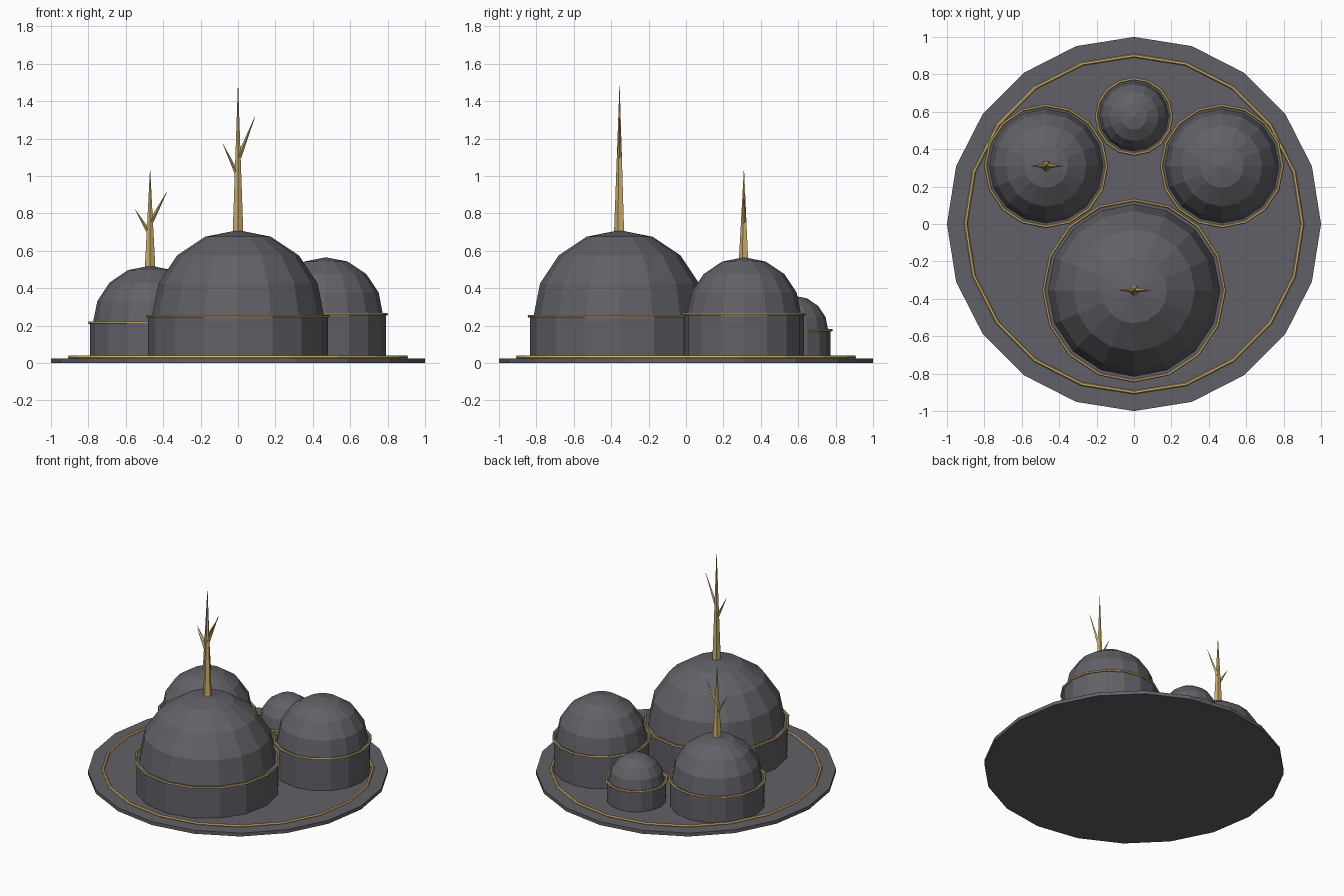
import bpy, bmesh, math
from mathutils import Vector, Matrix

if "Cube" in bpy.data.objects:
    bpy.data.objects.remove(bpy.data.objects["Cube"])


def material(name, rgb):
    m = bpy.data.materials.new(name)
    m.diffuse_color = (*rgb, 1)
    m.use_nodes = True
    m.node_tree.nodes["Principled BSDF"].inputs["Base Color"].default_value = m.diffuse_color
    return m


STONE = material("dark grey", (0.12, 0.118, 0.135))
GOLD = material("gold", (0.62, 0.44, 0.16))


def finish(name, bm, mat):
    bmesh.ops.recalc_face_normals(bm, faces=bm.faces)
    me = bpy.data.meshes.new(name)
    bm.to_mesh(me)
    bm.free()
    me.materials.append(mat)
    ob = bpy.data.objects.new(name, me)
    bpy.context.collection.objects.link(ob)
    return ob


def lathe(name, profile, sides, loc, mat, closed=False):
    """Spin a radius/height profile around z, flat shaded."""
    bm = bmesh.new()
    verts = [bm.verts.new((r, 0, z)) for r, z in profile]
    loop = verts + verts[:1] if closed else verts
    edges = [bm.edges.new(pair) for pair in zip(loop, loop[1:])]
    bmesh.ops.spin(bm, geom=verts + edges, cent=(0, 0, 0), axis=(0, 0, 1),
                   angle=2 * math.pi, steps=sides, use_merge=True)
    bmesh.ops.remove_doubles(bm, verts=bm.verts, dist=1e-5)
    bmesh.ops.translate(bm, verts=bm.verts, vec=loc)
    return finish(name, bm, mat)


def ring(name, radius, thick, sides, loc):
    section = [(radius + thick * math.cos(a), thick * math.sin(a))
               for a in (i * math.pi / 3 for i in range(6))]
    return lathe(name, section, sides, loc, GOLD, closed=True)


def spike(bm, start, end, radius, sides):
    """Add a tapering spike between two points."""
    start, end = Vector(start), Vector(end)
    d = end - start
    mat = (Matrix.Translation((start + end) / 2)
           @ d.to_track_quat('Z', 'Y').to_matrix().to_4x4())
    bmesh.ops.create_cone(bm, cap_ends=True, segments=sides, radius1=radius,
                          radius2=0.001, depth=d.length, matrix=mat)


# Ground plate with inlaid gold ring
lathe("base_plate", [(0, 0), (1, 0), (1, 0.025), (0, 0.025)], 20, (0, 0, 0), STONE)
ring("base_ring", 0.9, 0.01, 20, (0, 0, 0.03))

# Domed buildings: name, x, y, drum radius, dome radius, drum top
DOMES = [("main", 0, -0.355, 0.48, 0.46, 0.25),
         ("left", -0.47, 0.31, 0.32, 0.305, 0.215),
         ("right", 0.47, 0.31, 0.32, 0.305, 0.26),
         ("back", 0, 0.575, 0.198, 0.185, 0.175)]
for name, x, y, drum_r, dome_r, top in DOMES:
    lathe(name + "_drum", [(0, 0.02), (drum_r, 0.02), (drum_r, top), (0, top)],
          16, (x, y, 0), STONE)
    arc = [(dome_r * math.cos(a), dome_r * math.sin(a))
           for a in (i * math.pi / 8 for i in range(4))] + [(0, dome_r)]
    lathe(name + "_dome", arc, 16, (x, y, top), STONE)
    ring(name + "_dome_ring", drum_r + 0.004, 0.008, 16, (x, y, top))

# Branching spires: name, x, y, foot, tip, then branches (start x, z, end x, z)
SPIRES = [("main", 0, -0.355, 0.69, 1.48,
           [(0, 1.0, -0.08, 1.17), (0.005, 1.1, 0.09, 1.315)]),
          ("left", -0.47, 0.31, 0.50, 1.03,
           [(0, 0.69, -0.08, 0.82), (0.005, 0.755, 0.09, 0.915)])]
for name, x, y, foot, tip, branches in SPIRES:
    bm = bmesh.new()
    spike(bm, (x, y, foot), (x, y, tip), 0.03, 5)
    for x0, z0, x1, z1 in branches:
        spike(bm, (x + x0, y, z0), (x + x1, y, z1), 0.013, 4)
    finish(name + "_spire", bm, GOLD)
